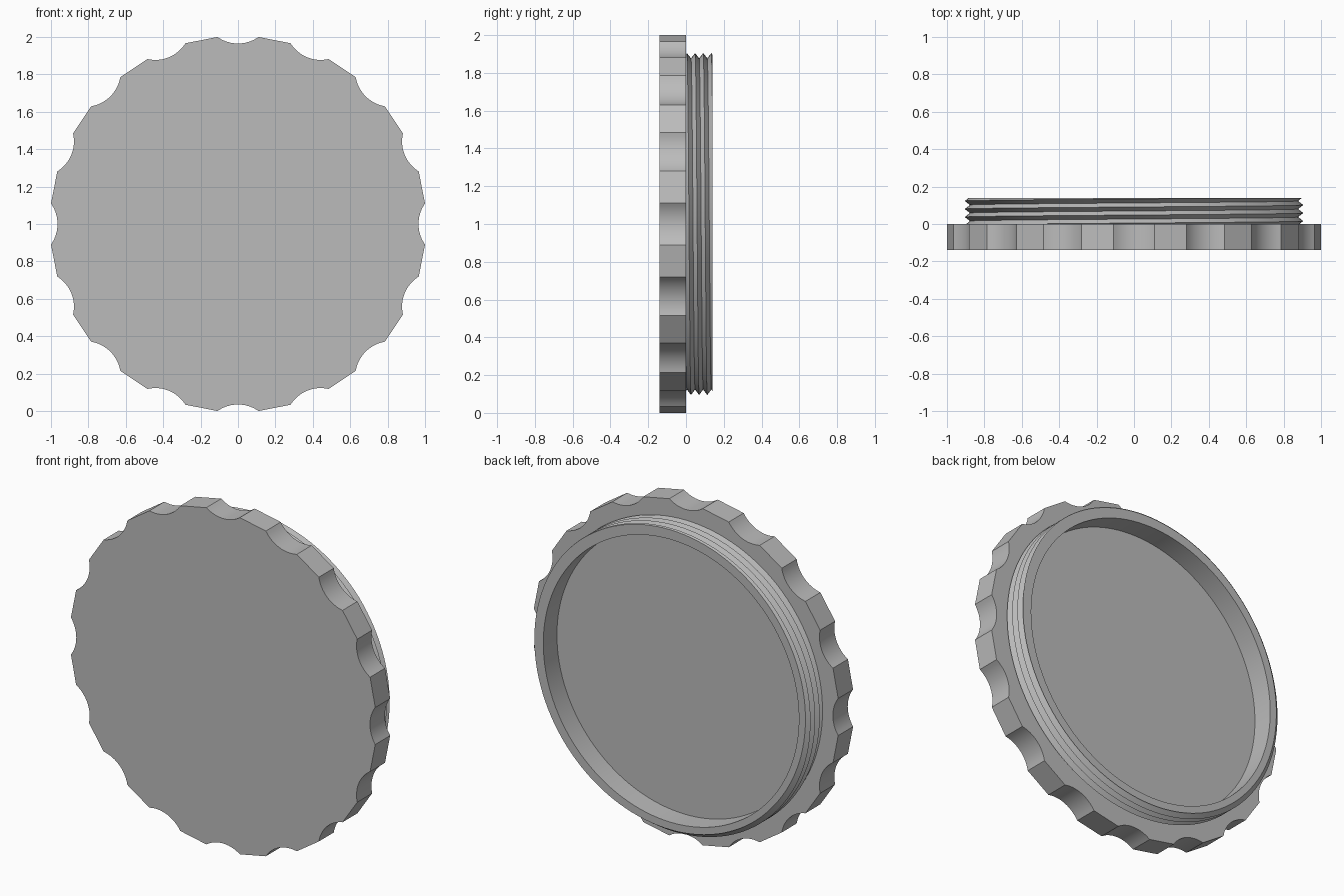
import bpy, bmesh
from math import sin, cos, pi, radians, tau
from mathutils import Vector

cube = bpy.data.objects.get("Cube")
if cube:
    bpy.data.objects.remove(cube, do_unlink=True)

grey = bpy.data.materials.new("plain grey")
grey.use_nodes = True
colour = (0.5, 0.5, 0.5, 1)
grey.diffuse_color = colour
grey.node_tree.nodes["Principled BSDF"].inputs["Base Color"].default_value = colour

DEPTH = 0.14


def finish(bm, name):
    bmesh.ops.recalc_face_normals(bm, faces=bm.faces)
    mesh = bpy.data.meshes.new(name)
    bm.to_mesh(mesh)
    bm.free()
    mesh.materials.append(grey)
    ob = bpy.data.objects.new(name, mesh)
    bpy.context.collection.objects.link(ob)
    bpy.ops.object.select_all(action='DESELECT')
    ob.select_set(True)
    bpy.context.view_layer.objects.active = ob
    bpy.ops.object.shade_smooth_by_angle(angle=radians(20))
    return ob


# Grip plate: disc with sixteen scooped finger notches, flat lands between
def grip_plate(notches=16, steps=12, centre=1.155, radius=0.19, half=radians(35.4)):
    bm = bmesh.new()
    outline = []
    for i in range(notches):
        turn = tau * i / notches
        for s in range(steps + 1):
            a = half * (2 * s / steps - 1)
            u, v = radius * sin(a), centre - radius * cos(a)
            outline.append(bm.verts.new((u * cos(turn) + v * sin(turn), -DEPTH,
                                         1 + v * cos(turn) - u * sin(turn))))
    face = bm.faces.new(outline)
    extruded = bmesh.ops.extrude_face_region(bm, geom=[face], use_keep_orig=True)
    moved = [g for g in extruded["geom"] if isinstance(g, bmesh.types.BMVert)]
    bmesh.ops.translate(bm, verts=moved, vec=Vector((0, DEPTH, 0)))
    return finish(bm, "grip_plate")


# Threaded collar: helical V thread outside, smooth bore and floor inside
def threaded_collar(columns=128, pitch=0.043, root=0.877, crest=0.905,
                    bore=0.84, floor=0.012, start=0.005):
    bm = bmesh.new()
    half = pitch / 2
    grid = []
    for c in range(columns + 1):
        turn = c / columns
        offset = start + pitch * turn
        section = []
        for j in range(-4, 9):
            y = min(max(offset + j * half, 0), DEPTH)
            phase = ((y - offset) / pitch) % 1
            blend = abs(2 * phase - 1)
            section.append((root + (crest - root) * blend, y))
        section += [(bore, DEPTH), (bore, floor), (0, floor)]
        a = tau * turn
        grid.append([bm.verts.new((r * sin(a), y, 1 + r * cos(a))) for r, y in section])
    for left, right in zip(grid, grid[1:]):
        for k in range(len(left) - 1):
            bm.faces.new((left[k], left[k + 1], right[k + 1], right[k]))
    bmesh.ops.remove_doubles(bm, verts=bm.verts, dist=0.0002)
    bmesh.ops.dissolve_degenerate(bm, edges=bm.edges, dist=0.0001)
    return finish(bm, "threaded_collar")


grip_plate()
threaded_collar()
